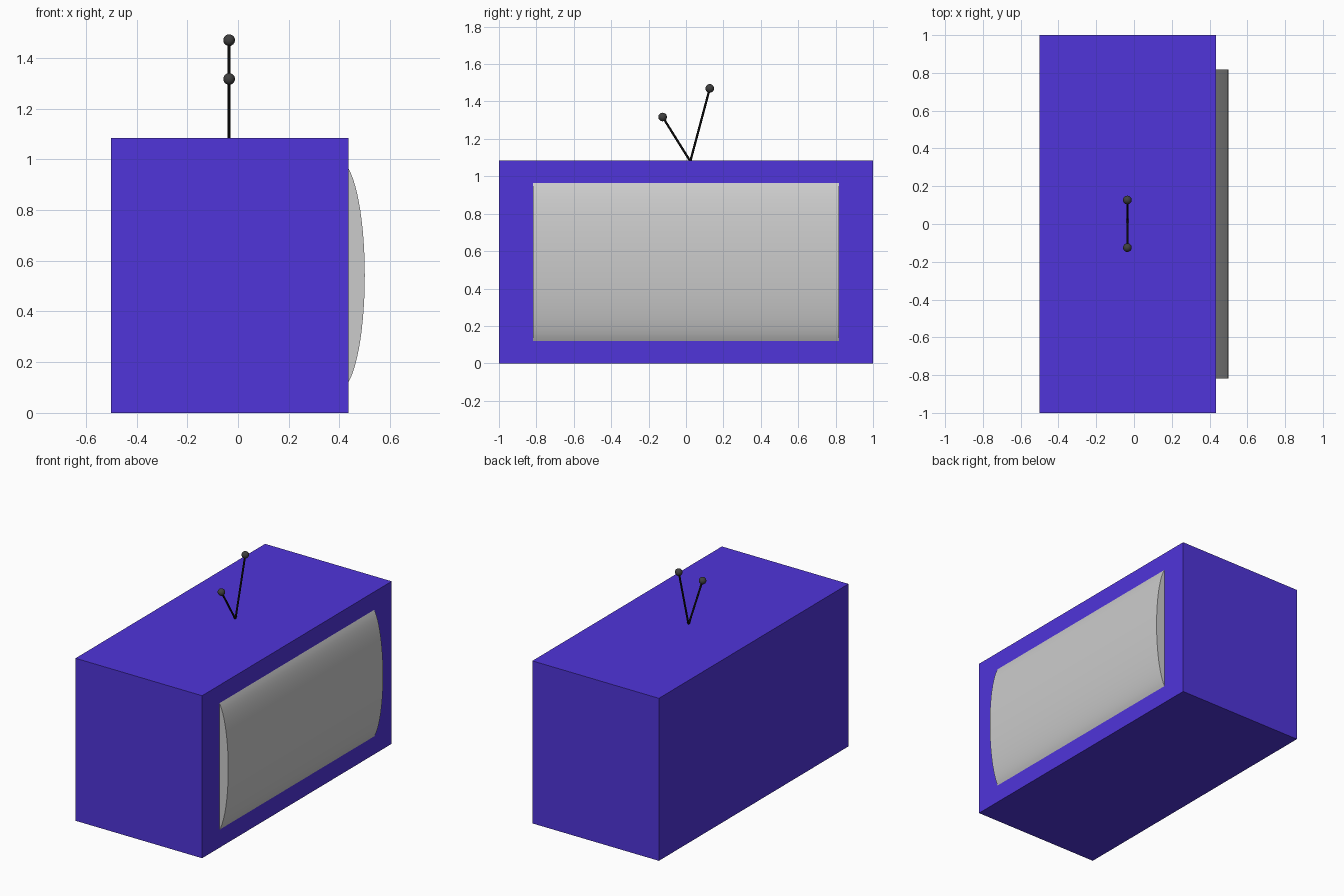
import bpy, math
from mathutils import Vector

if "Cube" in bpy.data.objects:
    bpy.data.objects.remove(bpy.data.objects["Cube"])


def material(name, color):
    m = bpy.data.materials.new(name)
    m.diffuse_color = (*color, 1)
    m.use_nodes = True
    m.node_tree.nodes["Principled BSDF"].inputs["Base Color"].default_value = m.diffuse_color
    return m


def finish(name, mat=None, smooth=True):
    ob = bpy.context.object
    ob.name = name
    if mat:
        ob.data.materials.append(mat)
    if smooth:
        bpy.ops.object.shade_smooth_by_angle()
    return ob


blue = material("cabinet_blue", (0.08, 0.035, 0.7))
black = material("rod_black", (0.003, 0.003, 0.003))
dark = material("tip_dark", (0.05, 0.05, 0.05))

# Cabinet
bpy.ops.mesh.primitive_cube_add(size=1, location=(-0.0325, 0, 0.5425))
bpy.context.object.scale = (0.935, 2, 1.085)
finish("cabinet", blue, smooth=False)

# Bulging screen: flattened elliptical profile extruded along y
A, B, CX, CZ, FACE = 0.1, 0.451, 0.4, 0.5425, 0.435
limit = math.acos((FACE - CX) / A)
n = 24
arc = [(CX + A * math.cos(t), CZ + B * math.sin(t))
       for t in (-limit + 2 * limit * i / n for i in range(n + 1))]
profile = [(0.42, arc[0][1])] + arc + [(0.42, arc[-1][1])]
k = len(profile)
verts = [(x, y, z) for y in (-0.817, 0.817) for x, z in profile]
faces = [(i, (i + 1) % k, k + (i + 1) % k, k + i)[::-1] for i in range(k)]
faces += [tuple(range(k)), tuple(range(2 * k - 1, k - 1, -1))]
mesh = bpy.data.meshes.new("screen")
mesh.from_pydata(verts, [], faces)
screen = bpy.data.objects.new("screen", mesh)
bpy.context.collection.objects.link(screen)
bpy.ops.object.select_all(action='DESELECT')
bpy.context.view_layer.objects.active = screen
screen.select_set(True)
finish("screen")

# Antenna: two rods in a V, each with a ball tip
base = Vector((-0.035, 0.023, 1.08))
for side, y, z in (("short", -0.125, 1.317), ("long", 0.127, 1.47)):
    tip = Vector((-0.035, y, z))
    d = tip - base
    bpy.ops.mesh.primitive_cylinder_add(vertices=16, radius=0.006, depth=d.length,
                                        location=(base + tip) / 2,
                                        rotation=d.to_track_quat('Z', 'Y').to_euler())
    finish(side + "_antenna_rod", black)
    bpy.ops.mesh.primitive_uv_sphere_add(segments=24, ring_count=12, radius=0.023, location=tip)
    finish(side + "_antenna_tip", dark)
